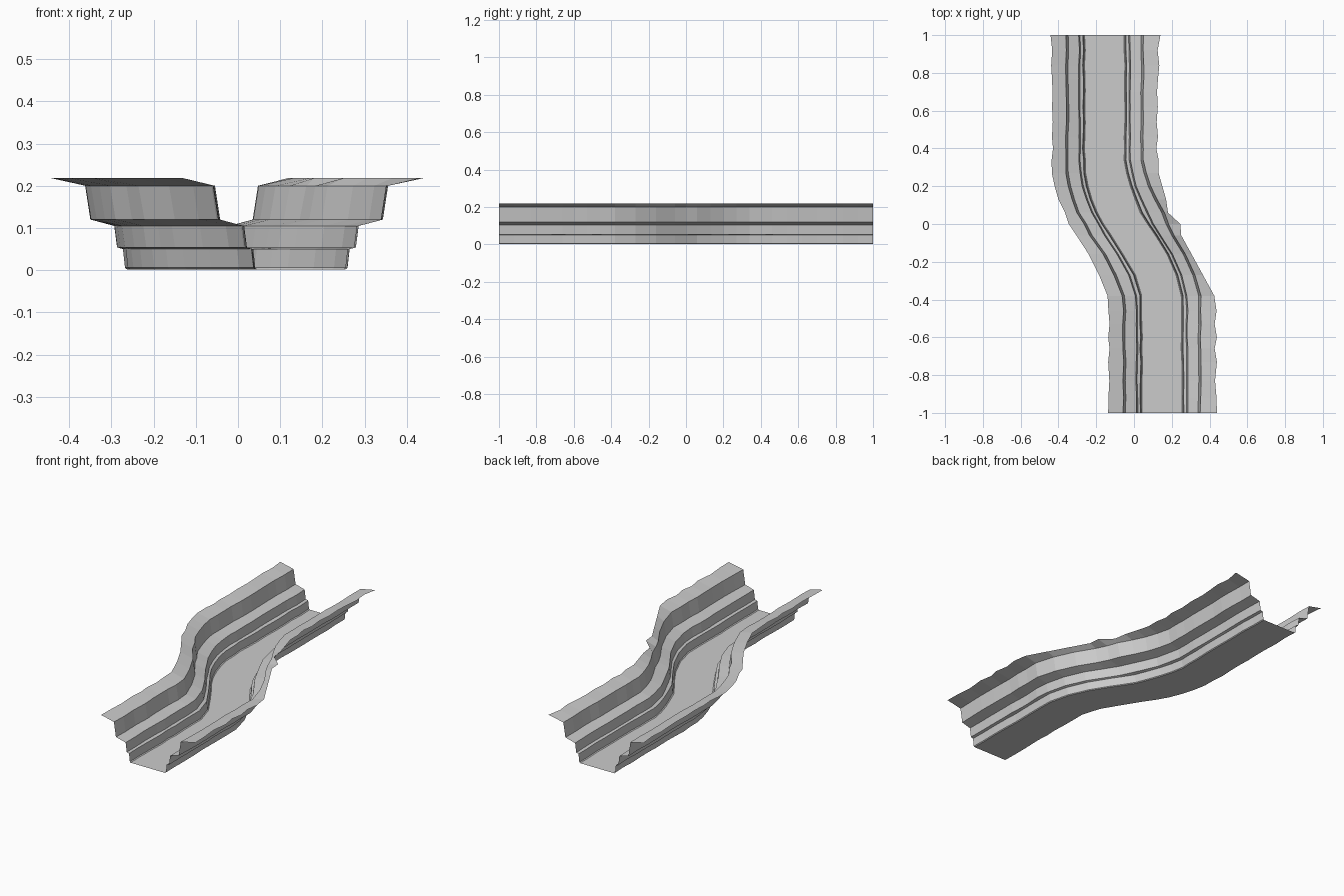
import bpy, random

random.seed(4)

# Bend rows: y, left rim, left bed edge, right bed edge, right rim, left lip, right lip
BEND = [
    (0.27, -0.36, -0.26, -0.035, 0.068, -0.435, 0.13),
    (0.20, -0.35, -0.245, -0.015, 0.09, -0.42, 0.15),
    (0.13, -0.325, -0.225, 0.01, 0.12, -0.40, 0.17),
    (0.06, -0.30, -0.20, 0.04, 0.16, -0.365, 0.18),
    (0.00, -0.265, -0.165, 0.075, 0.185, -0.345, 0.245),
    (-0.06, -0.235, -0.125, 0.115, 0.215, -0.305, 0.25),
    (-0.16, -0.165, -0.06, 0.18, 0.275, -0.24, 0.305),
    (-0.27, -0.105, 0.0, 0.23, 0.325, -0.185, 0.365),
    (-0.38, -0.06, 0.035, 0.255, 0.352, -0.14, 0.425),
]
# Straight reaches: (y, wobble of the lip)
UPPER = [(1, 0.01), (0.92, -0.005), (0.84, 0.004), (0.77, -0.003), (0.70, -0.008),
         (0.62, -0.004), (0.54, -0.01), (0.46, -0.003), (0.40, -0.012), (0.34, 0.0)]
LOWER = [(-0.46, 0.004), (-0.53, -0.006), (-0.60, 0.006), (-0.66, -0.006),
         (-0.73, 0.006), (-0.83, -0.004), (-0.92, 0.004), (-1, 0.006)]


def straight(y, w, c):
    lip = 0.283
    return (y, c - 0.207, c - 0.112, c + 0.107, c + 0.203, c - lip - w * 0.6, c + lip + w)


rows = ([straight(y, w, -0.153) for y, w in UPPER] + BEND
        + [straight(y, w, 0.15) for y, w in LOWER])

# Bank profile from bed to rim: (share of the way from bed edge to rim, height)
BANK = [(-0.05, 0.002), (0.0, 0.006), (0.05, 0.05), (0.2, 0.054),
        (0.27, 0.105), (0.87, 0.12), (1.0, 0.2)]


def bank(bed, rim, lip, y):
    tier = [random.uniform(-0.003, 0.003) for _ in range(3)]
    pts = []
    for i, (t, z) in enumerate(BANK):
        x = bed + (rim - bed) * t + tier[(0, 0, 0, 1, 1, 2, 2)[i]]
        pts.append((x, y, z))
    return pts + [(lip, y, 0.218)]


# Terraced river channel, one open sheet lofted along the bend
verts = []
for y, lr, lb, rb, rr, ll, rl in rows:
    verts += list(reversed(bank(lb, lr, ll, y))) + bank(rb, rr, rl, y)
n = 2 * (len(BANK) + 1)
faces = [(r * n + i, (r + 1) * n + i, (r + 1) * n + i + 1, r * n + i + 1)
         for r in range(len(rows) - 1) for i in range(n - 1)]
mesh = bpy.data.meshes.new("river_channel")
mesh.from_pydata(verts, [], faces)
mesh.update()
channel = bpy.data.objects.new("river_channel", mesh)
bpy.context.collection.objects.link(channel)
